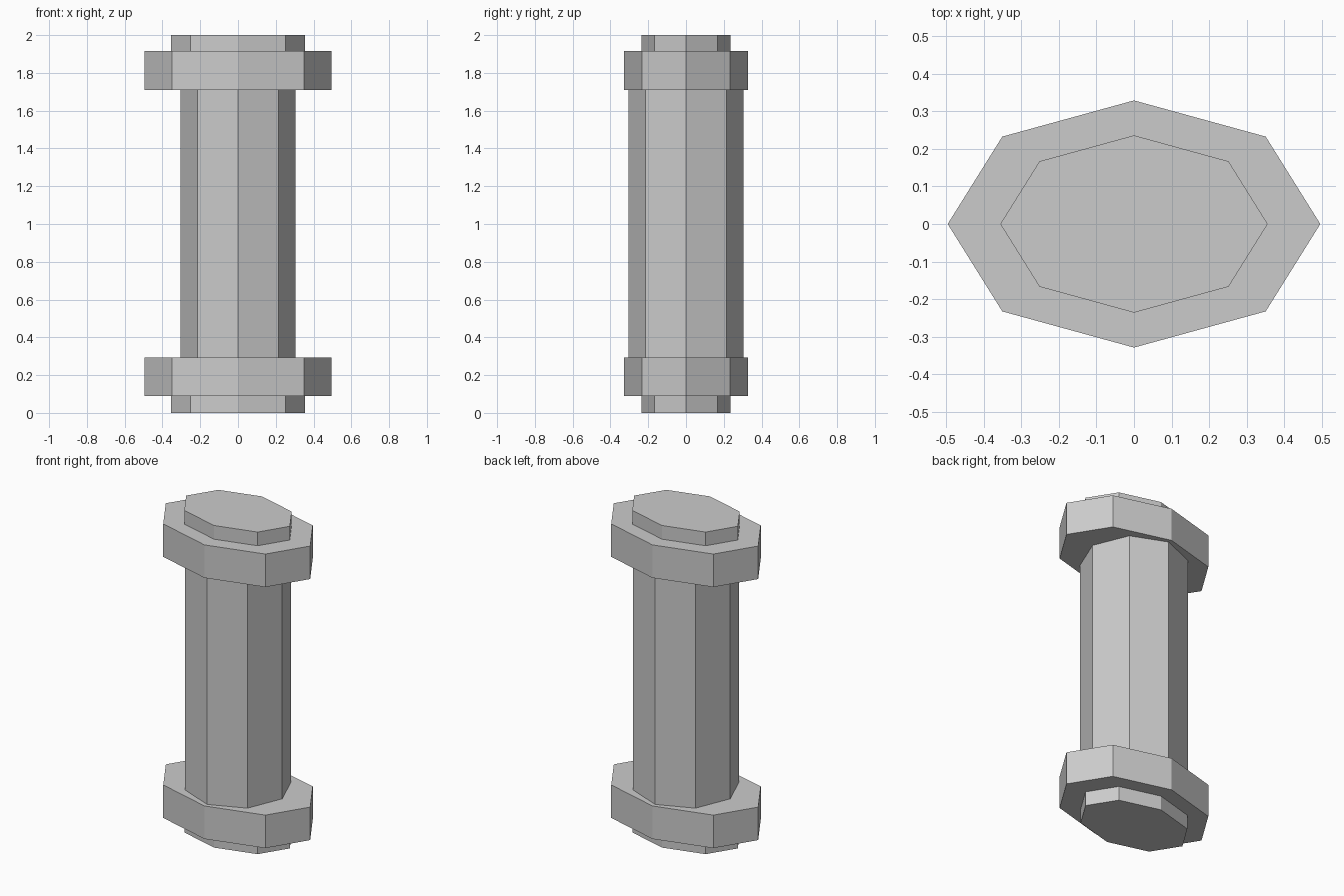
import bpy

if "Cube" in bpy.data.objects:
    bpy.data.objects.remove(bpy.data.objects["Cube"])


def octagon(name, rx, ry, z0, z1):
    """Eight-sided solid with corners on the x and y axes."""
    bpy.ops.mesh.primitive_cylinder_add(vertices=8, radius=1, depth=1,
                                        location=(0, 0, (z0 + z1) / 2))
    obj = bpy.context.object
    obj.name = name
    obj.scale = (rx, ry, z1 - z0)
    bpy.ops.object.transform_apply(location=False, rotation=False, scale=True)
    return obj


# Central shaft
octagon("shaft", 0.304, 0.304, 0.294, 1.71)

# Flattened flanges and end caps
octagon("lower_flange", 0.496, 0.329, 0.089, 0.294)
octagon("upper_flange", 0.496, 0.329, 1.71, 1.915)
octagon("lower_cap", 0.356, 0.236, 0, 0.089)
octagon("upper_cap", 0.356, 0.236, 1.915, 2.0)
